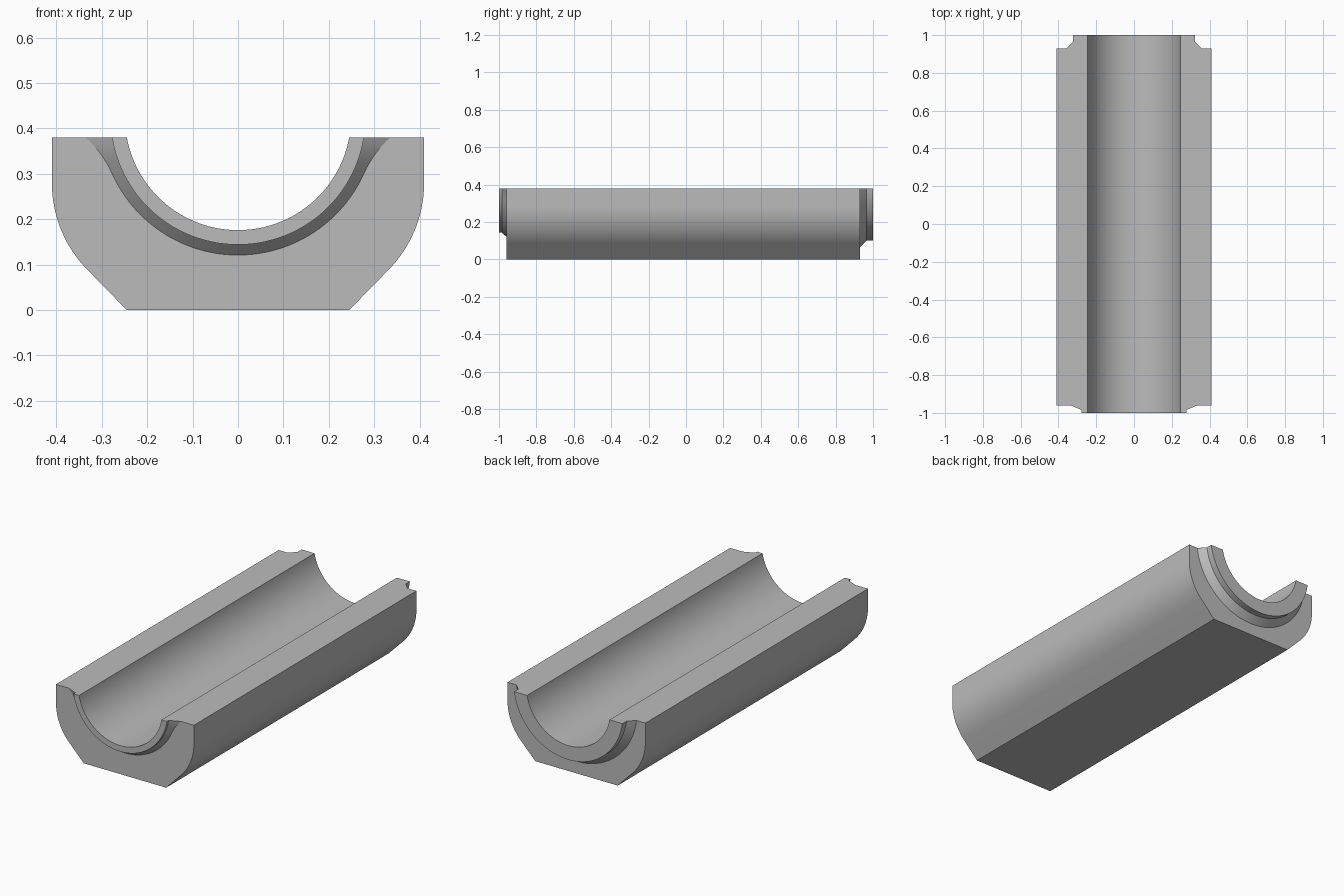
import bpy
import bmesh
from math import sin, cos, acos, pi

cube = bpy.data.objects.get("Cube")
if cube:
    bpy.data.objects.remove(cube)

TOP = 0.38      # height of the split plane
AXIS = 0.425    # height of the bore axis
HALF = 36       # steps from the bottom of an arc to its rim


def mirrored(half):
    """Turn a bottom-to-rim half outline into a full one, left to right."""
    start = 1 if half[0][0] == 0 else 0
    return [(-x, z) for x, z in reversed(half[start:])] + half


def half_arc(radius, end, steps):
    return [(radius * sin(end * i / steps), AXIS - radius * cos(end * i / steps))
            for i in range(steps + 1)]


def trough(radius):
    """Arc around the bore axis, cut off at the split plane."""
    half = half_arc(radius, acos((AXIS - TOP) / radius), HALF)
    half[-1] = (half[-1][0], TOP)
    return mirrored(half)


def flared_trough(radius, end, flare_steps):
    """Arc whose ends curl outward at the split plane."""
    half = half_arc(radius, end, HALF - flare_steps)
    a, b, c = half[-1], (0.297, 0.345), (0.335, TOP)
    for i in range(1, flare_steps + 1):
        t = i / flare_steps
        half.append(tuple((1 - t) ** 2 * p + 2 * t * (1 - t) * q + t * t * r
                          for p, q, r in zip(a, b, c)))
    return mirrored(half)


def body_outline():
    """Flat foot, sloped flank, rounded shoulder and upright side."""
    half = [(0.245, 0.0)]
    radius = 0.273
    for i in range(17):
        t = pi / 4 * (1 - i / 16)
        half.append((0.41 - radius + radius * cos(t), 0.28 - radius * sin(t)))
    half.append((0.41, TOP))
    return mirrored(half)


bm = bmesh.new()


def section(outline, y):
    return [bm.verts.new((x, y, z)) for x, z in outline]


def skin(a, b):
    for i in range(len(a) - 1):
        bm.faces.new((a[i], a[i + 1], b[i + 1], b[i]))


# Bore
bore = trough(0.249)
bore_front, bore_back = section(bore, -1), section(bore, 1)
skin(bore_front, bore_back)

# Front spigot with a flared root
spigot = trough(0.281)
front = [section(spigot, -1), section(spigot, -0.985),
         section(flared_trough(0.304, 1.147, 7), -0.96)]

# Main body
body = body_outline()
middle = [section(body, -0.96), section(body, 0.93)]

# Back spigot with a conical root
collar = trough(0.325)
back = [section(trough(0.36), 0.93), section(collar, 0.965), section(collar, 1)]

for rows in (front, middle, back):
    for a, b in zip(rows, rows[1:]):
        skin(a, b)

# End rings and shoulder faces
skin(bore_front, front[0])
skin(bore_back, back[-1])
bm.faces.new(front[-1] + middle[0][::-1])
bm.faces.new(back[0] + middle[-1][::-1])

# Flat rims on both sides
for side in (0, -1):
    edge = [row[side] for row in front + middle + back]
    bm.faces.new([bore_front[side]] + edge + [bore_back[side]])

bmesh.ops.recalc_face_normals(bm, faces=bm.faces)
mesh = bpy.data.meshes.new("bearing_half_shell")
bm.to_mesh(mesh)
bm.free()

# Material
grey = bpy.data.materials.new("plain grey")
grey.use_nodes = True
colour = (0.5, 0.5, 0.5, 1)
grey.diffuse_color = colour
grey.node_tree.nodes["Principled BSDF"].inputs["Base Color"].default_value = colour
mesh.materials.append(grey)

shell = bpy.data.objects.new("bearing_half_shell", mesh)
bpy.context.collection.objects.link(shell)
bpy.context.view_layer.objects.active = shell
shell.select_set(True)
bpy.ops.object.shade_smooth_by_angle(angle=pi / 9)
